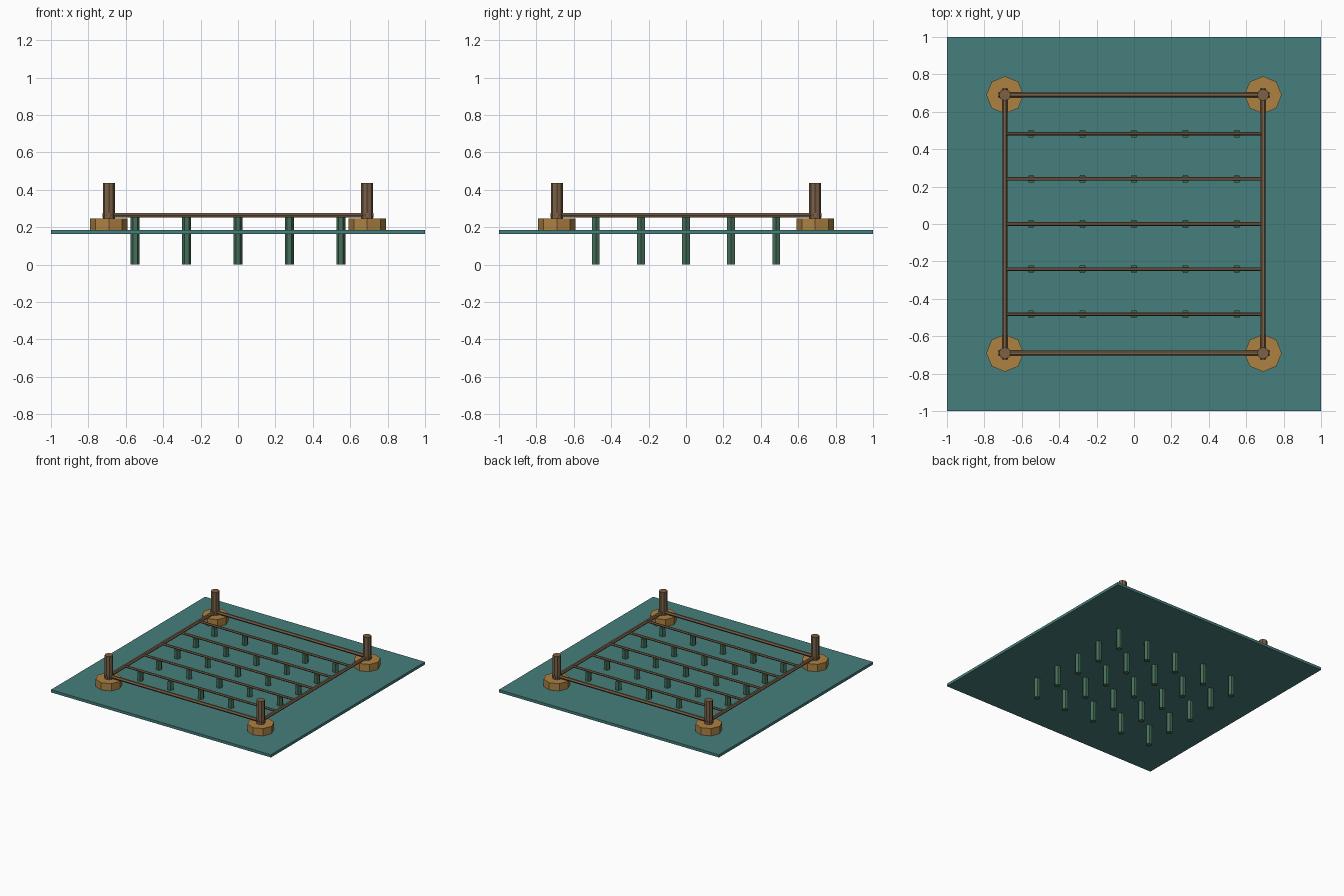
import bpy
from math import pi

if "Cube" in bpy.data.objects:
    bpy.data.objects.remove(bpy.data.objects["Cube"])


def material(name, rgb):
    m = bpy.data.materials.new(name)
    m.diffuse_color = (*rgb, 1)
    m.use_nodes = True
    m.node_tree.nodes["Principled BSDF"].inputs["Base Color"].default_value = m.diffuse_color
    return m


WATER = material("water", (0.06, 0.21, 0.20))
FLOAT = material("float_wood", (0.42, 0.22, 0.055))
WOOD = material("dark_wood", (0.20, 0.12, 0.065))
WEED = material("seaweed", (0.06, 0.16, 0.10))


def rod(name, sides, r, length, loc, mat, axis="z"):
    """Flat-sided cylinder centred on loc, lying along the given axis."""
    # turn corners so lying rods have level flats and hex stems point along x
    rot = {"x": (0, pi / 2, 0), "y": (pi / 2, 0, pi), "z": (0, 0, pi / 2)}[axis]
    bpy.ops.mesh.primitive_cylinder_add(vertices=sides, radius=r, depth=length,
                                        location=loc)
    ob = bpy.context.object
    if axis == "y":
        for v in ob.data.vertices:  # corners sideways before laying down
            v.co.x, v.co.y = v.co.y, -v.co.x
    ob.rotation_euler = rot
    ob.name = name
    ob.data.materials.append(mat)
    return ob


# Water surface slab
bpy.ops.mesh.primitive_cube_add(size=1, location=(0, 0, 0.175))
water = bpy.context.object
water.name = "water_surface"
water.scale = (2, 2, 0.022)
water.data.materials.append(WATER)

P = 0.69
for sx in (-1, 1):
    for sy in (-1, 1):
        # Corner floats and posts
        rod("corner_float", 8, 0.1, 0.075, (sx * P, sy * P, 0.2085), FLOAT)
        rod("corner_post", 8, 0.032, 0.272, (sx * P, sy * P, 0.301), WOOD)

# Frame rails
for s in (-1, 1):
    rod("cross_rail", 6, 0.0138, 1.45, (0, s * P, 0.265), WOOD, "x")
    rod("side_rail", 6, 0.0138, 1.45, (s * P, 0, 0.265), WOOD, "y")

# Lines with hanging seaweed stems
for j in range(-2, 3):
    y = j * 0.241
    rod("line", 6, 0.0095, 1.38, (0, y, 0.265), WOOD, "x")
    for i in range(-2, 3):
        rod("seaweed_stem", 6, 0.024, 0.256, (i * 0.275, y, 0.128), WEED)
